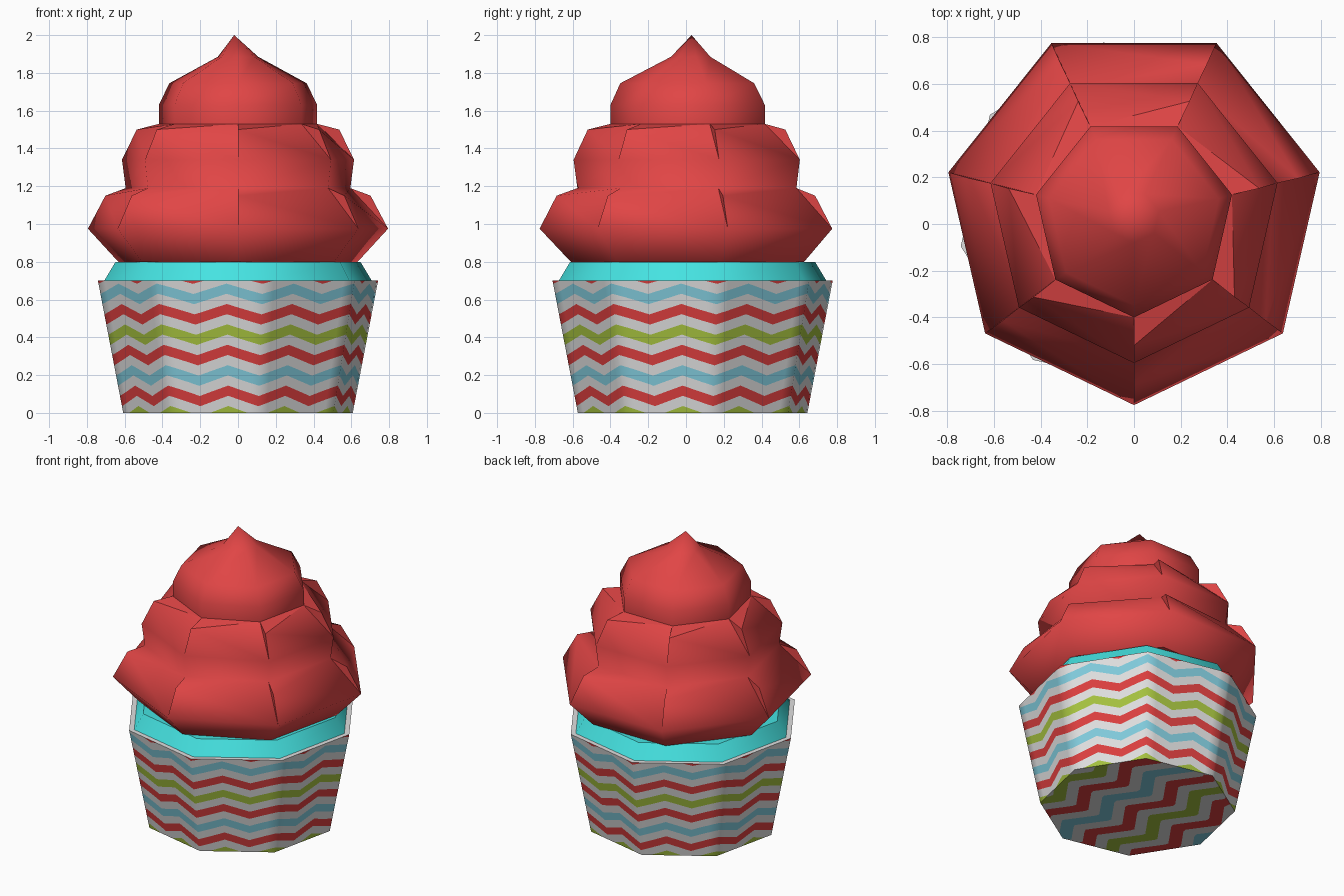
import bpy, bmesh, math

if "Cube" in bpy.data.objects:
    bpy.data.objects.remove(bpy.data.objects["Cube"])


def material(name, rgb):
    m = bpy.data.materials.new(name)
    m.diffuse_color = (*rgb, 1)
    m.use_nodes = True
    m.node_tree.nodes["Principled BSDF"].inputs["Base Color"].default_value = m.diffuse_color
    return m


FROSTING = material("frosting_red", (0.75, 0.06, 0.06))
CAKE = material("cake_teal", (0.06, 0.77, 0.76))
PAPER = [material("paper_white", (0.74, 0.74, 0.74)),
         material("stripe_green", (0.38, 0.54, 0.05)),
         material("stripe_red", (0.72, 0.05, 0.05)),
         material("stripe_blue", (0.22, 0.60, 0.72))]


def finish(bm, name, mats, flat=()):
    """Smooth the sides; keep horizontal faces and the given faces flat."""
    bm.normal_update()
    for f in bm.faces:
        f.smooth = abs(f.normal.z) < 0.95 and f not in flat
    me = bpy.data.meshes.new(name)
    bm.to_mesh(me)
    bm.free()
    for m in mats:
        me.materials.append(m)
    ob = bpy.data.objects.new(name, me)
    bpy.context.collection.objects.link(ob)
    return ob


def ring(bm, r, z, cy, sides, start):
    angs = [math.radians(start + 360 * i / sides) for i in range(sides)]
    return [bm.verts.new((r * math.cos(a), cy + r * math.sin(a), z)) for a in angs]


def bridge(bm, lo, hi):
    n = len(lo)
    for i in range(n):
        j = (i + 1) % n
        bm.faces.new((lo[i], lo[j], hi[j], hi[i]))


# Swirled frosting: three seven-sided tiers and a tip
bm = bmesh.new()
rings = [ring(bm, r, z, cy, 7, -90) for r, z, cy in (
    (0.65, 0.80, 0.04), (0.815, 0.975, 0.04), (0.72, 1.15, 0.035),
    (0.61, 1.19, 0.035), (0.63, 1.34, 0.035), (0.55, 1.50, 0.03),
    (0.43, 1.53, 0.03), (0.43, 1.63, 0.03), (0.373, 1.745, 0.025), (0.11, 1.885, 0.03))]
bm.faces.new(rings[0][::-1])
for k in (0, 3, 6, 7, 8):
    bridge(bm, rings[k], rings[k + 1])
steps = set()
for k in (1, 4):
    # each side starts with a full ledge and fades out at its far corner
    a, b, c = rings[k:k + 3]
    for i in range(7):
        j = (i + 1) % 7
        bm.faces.new((a[i], a[j], b[i]))
        bm.faces.new((a[j], c[j], b[i]))
        bm.faces.new((b[i], c[j], c[i]))
        steps.add(bm.faces.new((a[i], b[i], c[i])))
tip = bm.verts.new((-0.02, 0.03, 2.0))
for i in range(7):
    bm.faces.new((rings[-1][i], rings[-1][(i + 1) % 7], tip))
finish(bm, "frosting", [FROSTING], steps)

# Cake edge showing between wrapper and frosting
CY, SIDES, START = 0.035, 8, 10
bm = bmesh.new()
low, top = ring(bm, 0.722, 0.695, CY, SIDES, START), ring(bm, 0.658, 0.80, CY, SIDES, START)
bridge(bm, low, top)
bm.faces.new(low[::-1])
bm.faces.new(top)
finish(bm, "cake", [CAKE])


# Paper wrapper: eight-sided, with zigzag stripes cut as faces
def zigzag(t, height):
    return height * (abs(t % 1.0 - 0.5) * 2 - 0.5)


def striped(bm, columns, centres, half, wave, limits, place):
    """Fill the strip between columns with bands following the zigzag."""
    cuts = [-9.0]
    for c in centres:
        cuts += [c - half, c + half]
    cuts.append(9.0)

    def point(u, cut):
        lo, hi = limits(u)
        return place(u, min(max(cut + wave(u), lo), hi))

    cycle = (1, 2, 3, 2)
    for u0, u1 in zip(columns, columns[1:]):
        for k, (a, b) in enumerate(zip(cuts, cuts[1:])):
            quad = [point(u0, a), point(u1, a), point(u1, b), point(u0, b)]
            pts = [p for i, p in enumerate(quad) if math.dist(p, quad[i - 1]) > 1e-5]
            if len(pts) < 3:
                continue
            f = bm.faces.new([bm.verts.new(p) for p in pts])
            f.material_index = cycle[(k // 2) % 4] if k % 2 else 0


R_LOW, R_TOP, H = 0.617, 0.753, 0.70


def on_side(deg, z):
    off = (deg - START) % 45 - 22.5
    r = R_LOW + (R_TOP - R_LOW) * z / H
    r *= math.cos(math.radians(22.5)) / math.cos(math.radians(off))
    a = math.radians(deg)
    return (r * math.cos(a), CY + r * math.sin(a), z)


bm = bmesh.new()
striped(bm, range(-80, 281, 5), [-0.018 + 0.108 * k for k in range(8)], 0.027,
        lambda d: zigzag((d + 95) / 30, 0.055), lambda d: (0.0, H), on_side)

# Striped base of the wrapper
corners = [on_side(START + 45 * i, 0) for i in range(8)]


def base_limits(y):
    xs = []
    for (xa, ya, _), (xb, yb, _) in zip(corners, corners[1:] + corners[:1]):
        t = (y - ya) / (yb - ya)
        if -1e-6 <= t <= 1 + 1e-6:
            xs.append(xa + (xb - xa) * t)
    return min(xs), max(xs)


y_lo, y_hi = min(c[1] for c in corners), max(c[1] for c in corners)
rows = sorted([y_lo + (y_hi - y_lo) * i / 48 for i in range(49)] +
              [c[1] for c in corners if y_lo < c[1] < y_hi])
striped(bm, rows, [-1.0 + 0.19 * k for k in range(11)], 0.05,
        lambda y: zigzag(y / 0.40, 0.14), base_limits, lambda y, x: (x, y, 0.0))

# Flat paper rim
bridge(bm, ring(bm, R_TOP, H, CY, SIDES, START), ring(bm, 0.716, H, CY, SIDES, START))
bmesh.ops.remove_doubles(bm, verts=bm.verts[:], dist=1e-5)
finish(bm, "wrapper", PAPER)
